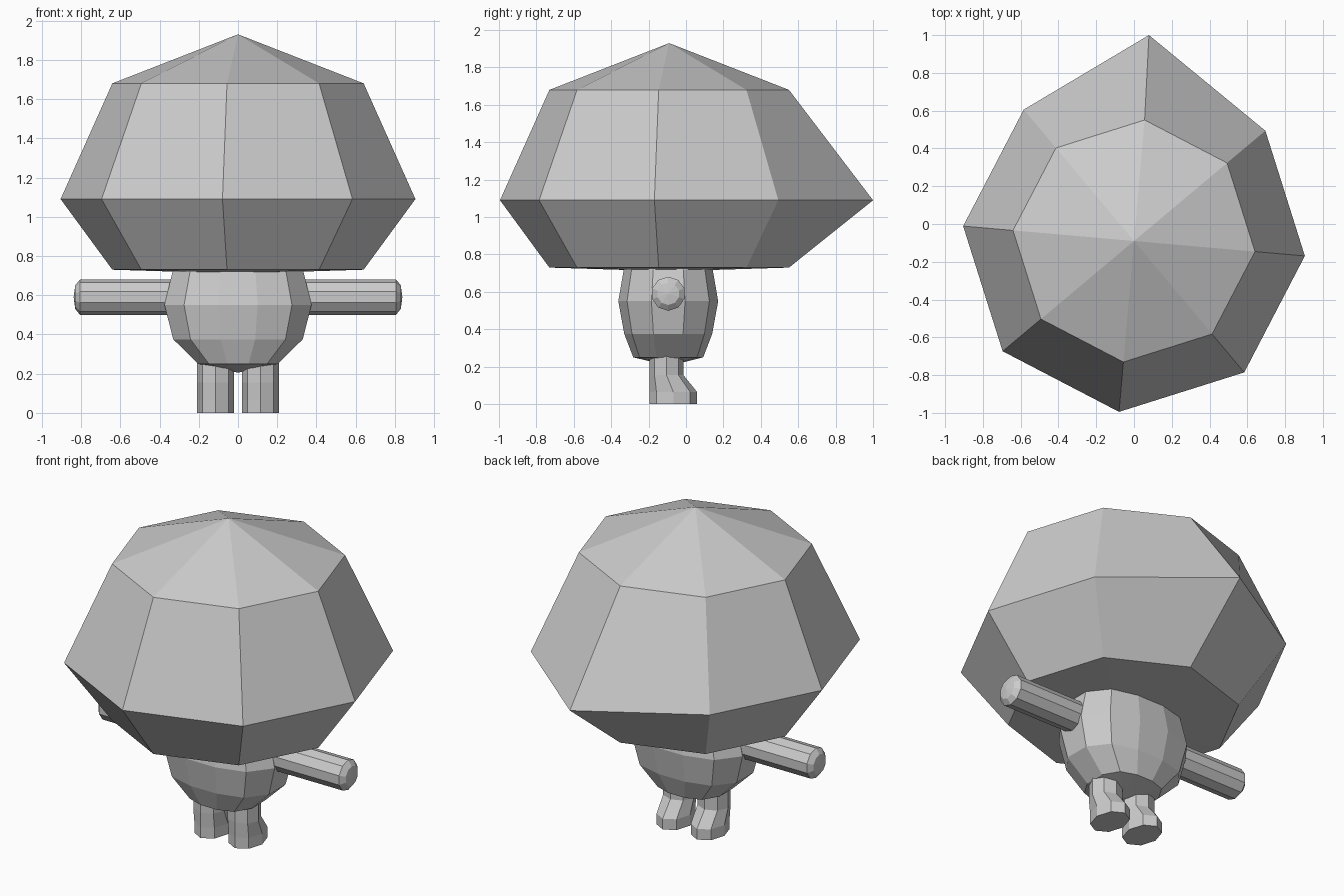
import bpy, bmesh, math

if "Cube" in bpy.data.objects:
    bpy.data.objects.remove(bpy.data.objects["Cube"])

grey = bpy.data.materials.new("plain grey")
grey.diffuse_color = (0.6, 0.6, 0.6, 1)
grey.use_nodes = True
grey.node_tree.nodes["Principled BSDF"].inputs["Base Color"].default_value = grey.diffuse_color
CY = -0.09  # depth of the figure's axis


def loft(name, rings):
    """Skin rings of points; a ring with one point is a pole."""
    bm = bmesh.new()
    rows = [[bm.verts.new(p) for p in ring] for ring in rings]
    for a, b in zip(rows, rows[1:]):
        n = max(len(a), len(b))
        for i in range(n):
            j = (i + 1) % n
            quad = [a[i % len(a)], a[j % len(a)], b[j % len(b)], b[i % len(b)]]
            bm.faces.new(list(dict.fromkeys(quad)))
    for row in (rows[0], rows[-1]):
        if len(row) > 2:
            bm.faces.new(row)
    bmesh.ops.recalc_face_normals(bm, faces=bm.faces)
    mesh = bpy.data.meshes.new(name)
    bm.to_mesh(mesh)
    bm.free()
    mesh.materials.append(grey)
    obj = bpy.data.objects.new(name, mesh)
    bpy.context.collection.objects.link(obj)
    return obj


def circle(n, start):
    return [(math.cos(math.radians(start) + math.tau * i / n),
             math.sin(math.radians(start) + math.tau * i / n)) for i in range(n)]


# Head: eight-sided, slightly turned, with one widest point drawn out at the back
head = []
for z, r in ((0.71, 0), (0.73, 0.643), (1.09, 0.908), (1.68, 0.643), (1.93, 0)):
    ring = [[r * c, CY + r * s, z] for c, s in circle(8, -5)]
    if r > 0.9:
        ring[2][1] = 1.0
    head.append(ring if r else [(0, CY, z)])
loft("head", head)

# Body: rounded twelve-sided barrel
section = [(0.375, 0.09), (0.275, 0.22), (0.1, 0.267)]
half = section + [(-x, y) for x, y in reversed(section)]
outline = half + [(-x, -y) for x, y in half]
body = [[(0, CY, 0.205)]]
for z, k in ((0.25, 0.54), (0.375, 0.88), (0.55, 1), (0.72, 0.89), (0.85, 0.54)):
    ky = k if k > 0.6 else 0.7
    body.append([(x * k, CY - 0.005 + y * ky, z) for x, y in outline])
loft("body", body + [[(0, CY, 0.89)]])

for side, label in ((-1, "left"), (1, "right")):
    # Arm: straight ten-sided rod with a shallow rounded end
    arm = [[(side * x, CY - 0.005 + r * c, 0.59 + r * s) for c, s in circle(10, 90)]
           for x, r in ((0.25, 0.091), (0.805, 0.091), (0.83, 0.06))]
    loft(label + "_arm", arm + [[(side * 0.838, CY - 0.005, 0.59)]])

    # Leg: eight-sided, the foot stretched backwards
    leg = [[(side * 0.115 + 0.095 * c, -0.195 + 0.0935 * (1 + s) * k, z)
            for c, s in circle(8, 0)]
           for z, k in ((0, 1.36), (0.065, 1.36), (0.155, 0.97), (0.28, 0.97))]
    loft(label + "_leg", leg)
